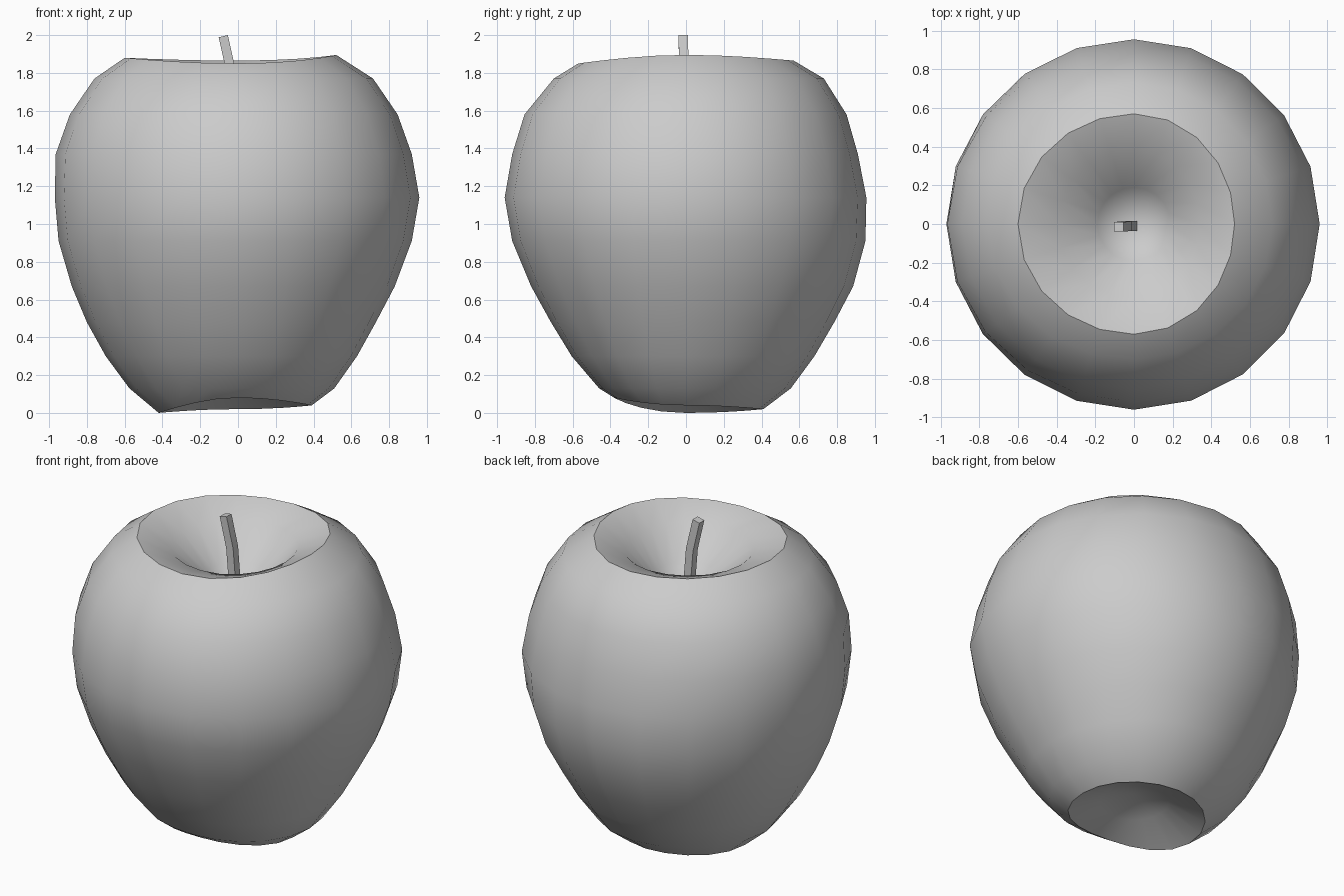
import bpy, bmesh, math
from mathutils import Vector

cube = bpy.data.objects.get("Cube")
if cube:
    bpy.data.objects.remove(cube, do_unlink=True)

SEGMENTS = 20

grey = bpy.data.materials.new("plain grey")
grey.use_nodes = True
grey.diffuse_color = (0.6, 0.6, 0.6, 1)
grey.node_tree.nodes["Principled BSDF"].inputs["Base Color"].default_value = (0.6, 0.6, 0.6, 1)


def around(values, angle):
    """Blend four values given for right, back, left and front (+x, +y, -x, -y)."""
    c, s = math.cos(angle), math.sin(angle)
    weights = [max(d, 0) ** 2 for d in (c, s, -c, -s)]
    return sum(w * v for w, v in zip(weights, values))


def finish(bm, name, angle):
    bmesh.ops.recalc_face_normals(bm, faces=bm.faces[:])
    mesh = bpy.data.meshes.new(name)
    bm.to_mesh(mesh)
    bm.free()
    mesh.materials.append(grey)
    obj = bpy.data.objects.new(name, mesh)
    bpy.context.collection.objects.link(obj)
    bpy.ops.object.select_all(action='DESELECT')
    obj.select_set(True)
    bpy.context.view_layer.objects.active = obj
    bpy.ops.object.shade_smooth_by_angle(angle=math.radians(angle))
    return obj


def bridge(bm, lower, upper):
    n = len(lower)
    for i in range(n):
        j = (i + 1) % n
        bm.faces.new((lower[i], lower[j], upper[j], upper[i]))


# Fruit: rings of (heights, radii), four directions each, from base hollow to stem hollow
level = lambda z: (z,) * 4
rings = [
    (level(0.12), level(0.2)),
    ((0.04, 0.02, 0.0, 0.08), (0.39, 0.41, 0.42, 0.38)),
    (level(0.13), (0.51, 0.555, 0.575, 0.46)),
    (level(0.30), (0.63, 0.68, 0.70, 0.605)),
    (level(0.48), (0.73, 0.785, 0.80, 0.715)),
    (level(0.67), (0.83, 0.885, 0.88, 0.82)),
    (level(0.91), (0.92, 0.95, 0.95, 0.92)),
    (level(1.14), (0.96, 0.955, 0.97, 0.96)),
    (level(1.37), (0.92, 0.91, 0.965, 0.92)),
    (level(1.58), (0.845, 0.85, 0.89, 0.855)),
    (level(1.77), (0.715, 0.73, 0.76, 0.70)),
    ((1.895, 1.865, 1.88, 1.85), (0.52, 0.57, 0.60, 0.57)),
    (level(1.80), (0.34, 0.38, 0.40, 0.38)),
    (level(1.62), level(0.19)),
]
bm = bmesh.new()
loops = []
for heights, radii in rings:
    loop = []
    for i in range(SEGMENTS):
        a = math.tau * i / SEGMENTS
        r = around(radii, a)
        loop.append(bm.verts.new((r * math.cos(a), r * math.sin(a), around(heights, a))))
    loops.append(loop)
for lower, upper in zip(loops, loops[1:]):
    bridge(bm, lower, upper)
for loop, tip in ((loops[0], (0, 0, 0.18)), (loops[-1], (-0.01, 0, 1.47))):
    apex = bm.verts.new(tip)
    for i in range(SEGMENTS):
        bm.faces.new((loop[i], loop[(i + 1) % SEGMENTS], apex))
finish(bm, "fruit_body", 42)

# Stem: a leaning four-sided stick
path = [Vector(p) for p in ((-0.005, -0.01, 1.44), (-0.035, -0.01, 1.8), (-0.078, -0.015, 1.985))]
bm = bmesh.new()
loops = []
for i, p in enumerate(path):
    along = (path[min(i + 1, 2)] - path[max(i - 1, 0)]).normalized()
    side = Vector((0, 1, 0)).cross(along).normalized() * 0.025
    depth = Vector((0, 0.025, 0))
    corners = (side + depth, depth - side, -side - depth, side - depth)
    loops.append([bm.verts.new(p + c) for c in corners])
for lower, upper in zip(loops, loops[1:]):
    bridge(bm, lower, upper)
bm.faces.new(loops[0])
bm.faces.new(loops[-1])
# Keep the stem tip at the full height
top = max(v.co.z for v in bm.verts)
for v in loops[-1]:
    v.co.z += 2.0 - top
finish(bm, "stem", 30)
